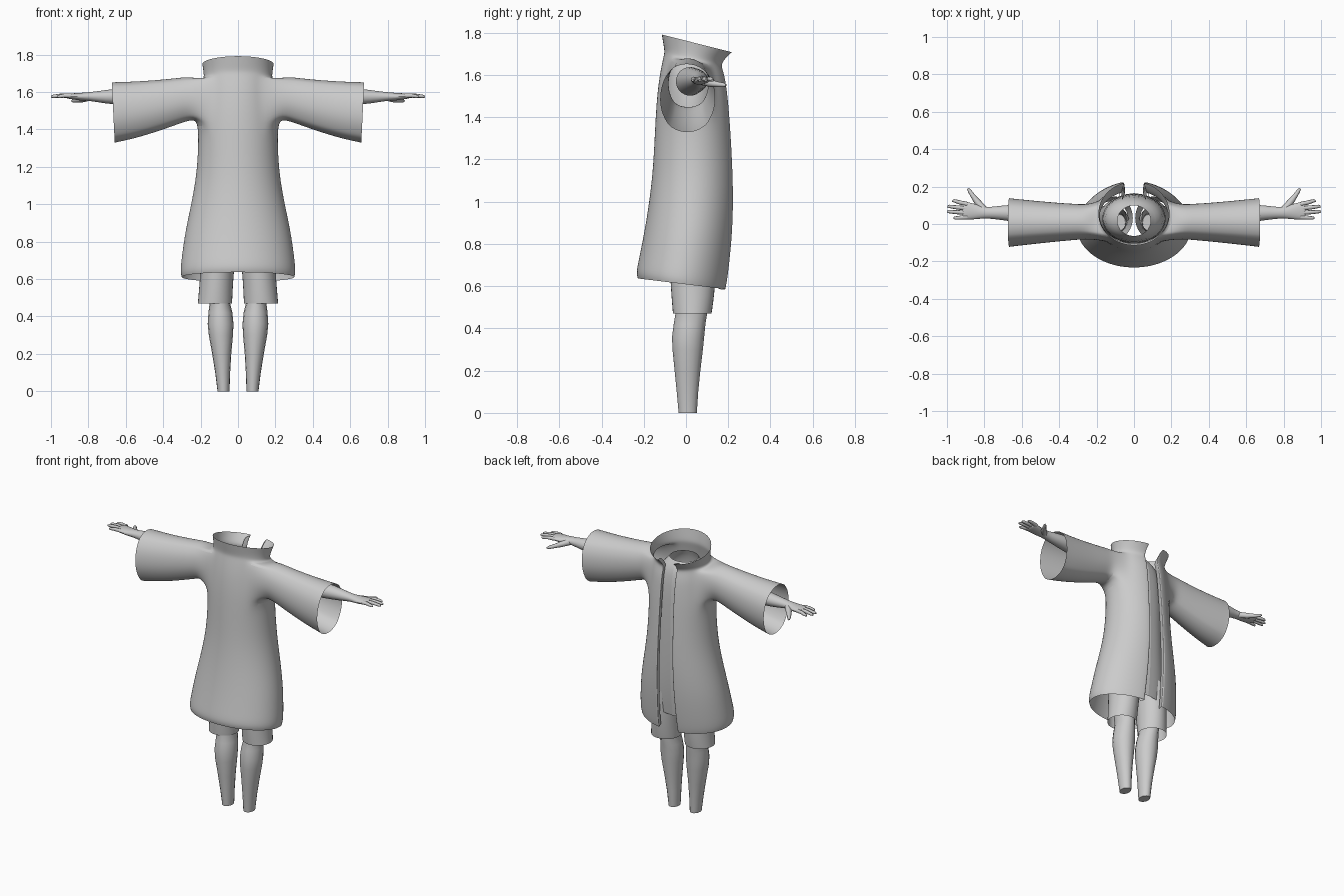
import bpy, bmesh, math
from mathutils import Vector

if "Cube" in bpy.data.objects:
    bpy.data.objects.remove(bpy.data.objects["Cube"])

grey = bpy.data.materials.new("light_grey")
grey.diffuse_color = (0.6, 0.6, 0.6, 1)
grey.use_nodes = True
grey.node_tree.nodes["Principled BSDF"].inputs["Base Color"].default_value = grey.diffuse_color


def finish(name, bm, levels=1):
    """Turn a half-model bmesh into a mirrored, smooth object."""
    bmesh.ops.recalc_face_normals(bm, faces=bm.faces)
    me = bpy.data.meshes.new(name)
    bm.to_mesh(me)
    bm.free()
    me.materials.append(grey)
    ob = bpy.data.objects.new(name, me)
    bpy.context.collection.objects.link(ob)
    mirror = ob.modifiers.new("mirror", 'MIRROR')
    mirror.use_clip = True
    mirror.merge_threshold = 0.0005
    if levels:
        sub = ob.modifiers.new("smooth", 'SUBSURF')
        sub.levels = sub.render_levels = levels
    for o in bpy.context.selected_objects:
        o.select_set(False)
    ob.select_set(True)
    bpy.context.view_layer.objects.active = ob
    bpy.ops.object.shade_smooth_by_angle(angle=math.radians(50))
    return ob


def bridge(bm, a, b, closed=True):
    n = len(a)
    for i in range(n if closed else n - 1):
        k = (i + 1) % n
        bm.faces.new((a[i], a[k], b[k], b[i]))


def tube(bm, rings, n=12, axis='z', caps=(False, False)):
    """Loft ellipses. Each ring: position on axis, lo/hi of one side, lo/hi of the other."""
    loops = []
    for p, u0, u1, v0, v1 in rings:
        loop = []
        for i in range(n):
            t = 2 * math.pi * i / n
            u = (u0 + u1) / 2 + (u1 - u0) / 2 * math.cos(t)
            v = (v0 + v1) / 2 + (v1 - v0) / 2 * math.sin(t)
            loop.append(bm.verts.new((u, v, p) if axis == 'z' else (p, u, v)))
        loops.append(loop)
    for a, b in zip(loops, loops[1:]):
        bridge(bm, a, b)
    for use, loop in zip(caps, (loops[0], loops[-1])):
        if use:
            bm.faces.new(loop)


def finger(bm, points, n=8):
    """Rounded digit along points of (x, y, z, radius)."""
    d = (Vector(points[-1][:3]) - Vector(points[0][:3])).normalized()
    side = d.cross(Vector((0, 0, 1))).normalized()
    up = side.cross(d)
    loops = []
    for x, y, z, r in points:
        ring = [2 * math.pi * i / n for i in range(n)]
        loops.append([bm.verts.new(Vector((x, y, z)) + r * (side * math.cos(t) + up * math.sin(t)))
                      for t in ring])
    for a, b in zip(loops, loops[1:]):
        bridge(bm, a, b)
    bm.faces.new(loops[-1])


# Coat with collar: z at -y, z at +y, half width, y min, y max, half gap
rows = [
    (1.792, 1.705, .192, -.116, .228, .055),
    (1.745, 1.690, .187, -.108, .208, .055),
    (1.710, 1.655, .183, -.102, .178, .050),
    (1.685, 1.635, .190, -.108, .178, .048),
    (1.610, 1.590, .198, -.124, .193, .048),
    (1.530, 1.520, .205, -.135, .203, .048),
    (1.440, 1.430, .214, -.143, .212, .048),
    (1.300, 1.300, .214, -.150, .222, .050),
    (1.150, 1.150, .224, -.158, .230, .052),
    (1.000, 1.000, .252, -.175, .233, .055),
    (.850, .850, .285, -.200, .228, .060),
    (.730, .710, .303, -.224, .215, .065),
    (.665, .615, .311, -.238, .203, .068),
    (.637, .585, .304, -.230, .196, .068)]
COLS = 12
bm = bmesh.new()
grid = []
for zf, zb, rx, yf, yb, gap in rows:
    cy, ry = (yf + yb) / 2, (yb - yf) / 2
    t0 = math.asin(gap / rx)
    y_edge = cy + ry * math.cos(t0)
    # folded-in front edge, then the wall round to the centre line
    line = [bm.verts.new((gap + .012, y_edge - .045, zb)), bm.verts.new((gap, y_edge - .012, zb))]
    for j in range(COLS + 1):
        t = t0 + (math.pi - t0) * j / COLS
        c = math.cos(t)
        x = 0 if j == COLS else rx * math.sin(t)
        line.append(bm.verts.new((x, cy + ry * c, (zf + zb) / 2 - (zf - zb) / 2 * c)))
    grid.append(line)
R0, R1, C0, C1 = 3, 6, 5, 11     # armhole limits
for r in range(len(grid) - 1):
    for c in range(len(grid[0]) - 1):
        if not (R0 <= r < R1 and C0 <= c < C1):
            bm.faces.new((grid[r][c], grid[r][c + 1], grid[r + 1][c + 1], grid[r + 1][c]))
hole = ([grid[R0][c] for c in range(C0, C1)] + [grid[r][C1] for r in range(R0, R1)]
        + [grid[R1][c] for c in range(C1, C0, -1)] + [grid[r][C0] for r in range(R1, R0, -1)])
angles = [math.atan2((v.co.z - 1.555) / .115, (v.co.y - .01) / .11) for v in hole]
# Sleeves grown out of the armhole: x, y centre, z centre, y radius, z radius
prev = hole
for x, yc, zc, ry, rz in [(.25, .010, 1.568, .098, .116), (.31, .010, 1.555, .102, .122),
                          (.43, .008, 1.527, .112, .138), (.56, .007, 1.503, .126, .154),
                          (.655, .006, 1.492, .137, .163), (.667, .006, 1.490, .139, .164)]:
    loop = [bm.verts.new((x + .008 * math.sin(a), yc + ry * math.cos(a), zc + rz * math.sin(a)))
            for a in angles]
    bridge(bm, prev, loop)
    prev = loop
finish("coat", bm, 2)

# Shirt under the coat
bm = bmesh.new()
tube(bm, [(1.67, -.09, .09, -.065, .10), (1.645, -.11, .11, -.075, .12),
          (1.60, -.160, .160, -.09, .145), (1.45, -.175, .175, -.105, .16),
          (1.2, -.165, .165, -.105, .165), (.95, -.18, .18, -.105, .165),
          (.78, -.20, .20, -.09, .155), (.66, -.19, .19, -.07, .14)], 24)
bmesh.ops.bisect_plane(bm, geom=bm.verts[:] + bm.edges[:] + bm.faces[:], plane_co=(0, 0, 0),
                       plane_no=(1, 0, 0), clear_inner=True)
finish("shirt", bm)

# Shorts legs
bm = bmesh.new()
tube(bm, [(.80, .004, .200, -.085, .150), (.64, .020, .203, -.077, .143),
          (.55, .026, .210, -.071, .135), (.48, .029, .216, -.065, .125),
          (.47, .030, .217, -.064, .123)], 16)
finish("shorts", bm)

# Lower legs
bm = bmesh.new()
tube(bm, [(.58, .040, .165, -.050, .105), (.47, .042, .152, -.050, .100),
          (.42, .030, .158, -.058, .092), (.36, .024, .162, -.066, .086),
          (.30, .027, .156, -.064, .080), (.20, .036, .138, -.054, .068),
          (.10, .042, .122, -.044, .058), (.012, .045, .111, -.036, .052),
          (.0, .046, .110, -.035, .051)], 16, caps=(False, True))
finish("lower_legs", bm, 0)

# Arms and palms
bm = bmesh.new()
tube(bm, [(.30, -.05, .09, 1.50, 1.64), (.50, -.01, .11, 1.52, 1.63),
          (.67, .015, .105, 1.532, 1.618), (.75, .026, .093, 1.545, 1.605),
          (.80, .030, .090, 1.553, 1.600), (.84, .025, .105, 1.553, 1.596),
          (.88, .022, .118, 1.560, 1.594), (.91, .024, .116, 1.564, 1.592),
          (.918, .030, .110, 1.568, 1.589)], 14, 'x', (False, True))
finish("arms", bm)

# Fingers and thumbs
bm = bmesh.new()
for y0, y1, tip in [(.106, .124, .972), (.083, .094, .998), (.060, .066, 1.0), (.036, .032, .966)]:
    mid = (.89 + tip) / 2
    finger(bm, [(.89, y0, 1.580, .012), (mid, (y0 + y1) / 2, 1.581, .011),
                (tip - .012, y1, 1.577, .009), (tip, y1, 1.575, .005)])
finger(bm, [(.80, .075, 1.572, .020), (.835, .115, 1.562, .018), (.860, .148, 1.556, .013),
            (.880, .178, 1.553, .010), (.888, .190, 1.552, .005)])
finish("fingers", bm, 0)
